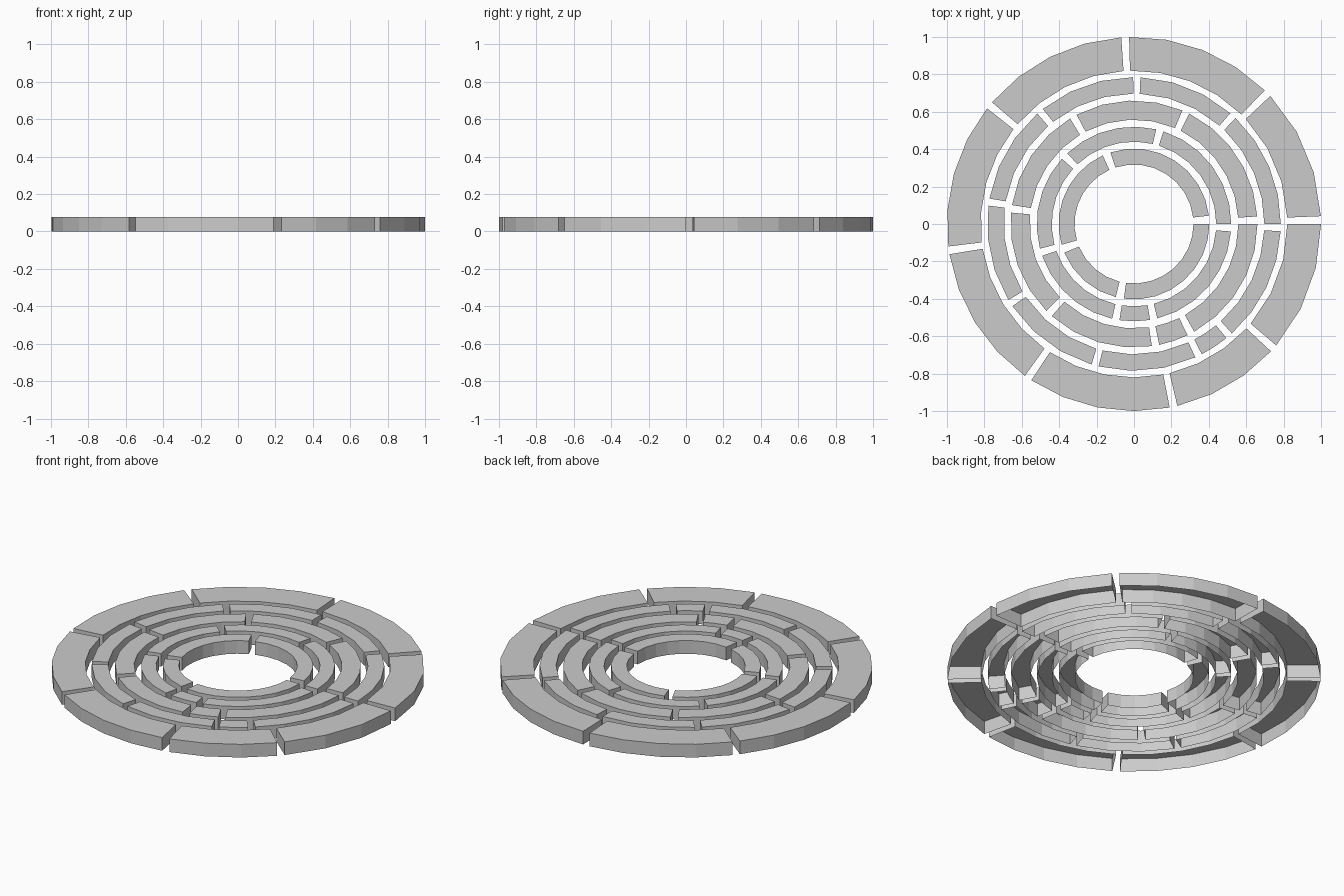
import bpy, bmesh
from math import cos, sin, radians

cube = bpy.data.objects.get("Cube")
if cube:
    bpy.data.objects.remove(cube, do_unlink=True)

HEIGHT = 0.078
STEP = 12  # degrees covered by one facet

stone = bpy.data.materials.new("light_grey_stone")
stone.use_nodes = True
GREY = (0.6, 0.6, 0.6, 1)
stone.diffuse_color = GREY
stone.node_tree.nodes["Principled BSDF"].inputs["Base Color"].default_value = GREY


def block(name, inner, outer, start, end):
    """Curved block, hollow and open underneath."""
    bm = bmesh.new()
    count = max(2, round((end - start) / STEP))
    rows = []
    for i in range(count + 1):
        a = radians(start + (end - start) * i / count)
        rows.append([bm.verts.new((r * cos(a), r * sin(a), HEIGHT)) for r in (inner, outer)])
    for (a, b), (c, d) in zip(rows, rows[1:]):
        bm.faces.new((a, b, d, c))
    # walls hang from the rim of the top
    rim = [e for e in bm.edges if e.is_boundary]
    walls = bmesh.ops.extrude_edge_only(bm, edges=rim)["geom"]
    for v in walls:
        if isinstance(v, bmesh.types.BMVert):
            v.co.z = 0
    bmesh.ops.recalc_face_normals(bm, faces=bm.faces)
    bm.normal_update()
    if max(bm.faces, key=lambda f: f.calc_center_median().z).normal.z < 0:
        bmesh.ops.reverse_faces(bm, faces=bm.faces)
    mesh = bpy.data.meshes.new(name)
    bm.to_mesh(mesh)
    bm.free()
    mesh.materials.append(stone)
    bpy.context.collection.objects.link(bpy.data.objects.new(name, mesh))


# name, inner radius, outer radius, gap in degrees, angles where blocks end
rings = [
    ("outer_ring", 0.82, 1.0, 2.4, (0, 43.2, 91.5, 139.4, 186.9, 234.3, 281, 317.1, 360)),
    ("second_ring", 0.697, 0.785, 2.8, (-2.8, 46.2, 87.5, 128.4, 170, 211.2, 253.2, 294.7, 309, 357.2)),
    ("middle_ring", 0.558, 0.66, 3.5, (0, 63.4, 117.7, 171.2, 224.7, 278.3, 295.7, 360)),
    ("fourth_ring", 0.44, 0.52, 4.4, (-4.4, 72.4, 133.4, 194.7, 257, 279.5, 355.6)),
    ("inner_ring", 0.318, 0.403, 6.3, (0, 108.2, 196, 256, 360)),
]
for name, inner, outer, gap, ends in rings:
    for n, (last, end) in enumerate(zip(ends, ends[1:]), 1):
        block(f"{name}_block_{n}", inner, outer, last + gap, end)
